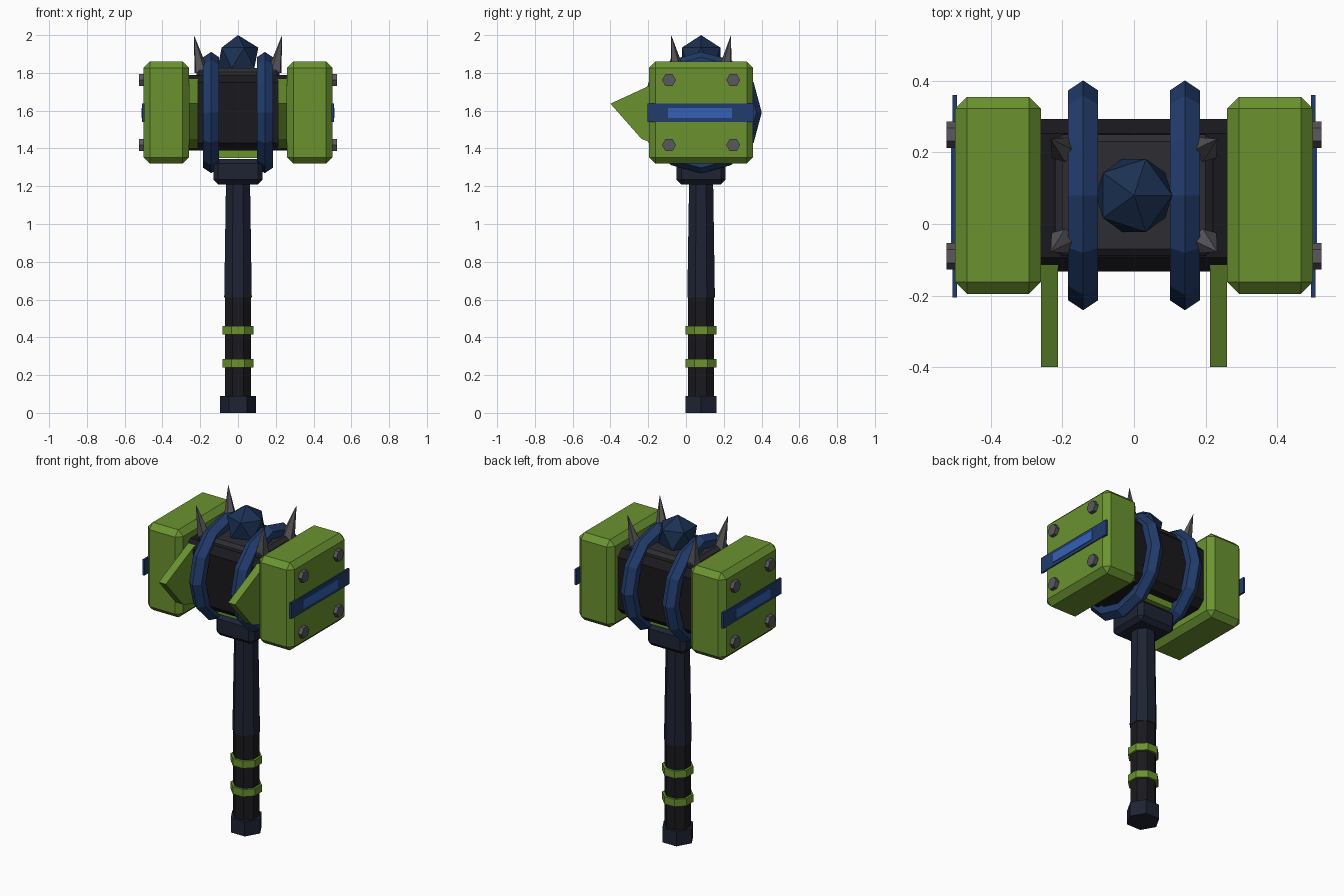
import bpy, bmesh
from math import cos, sin, pi, radians
from mathutils import Matrix, Vector

if "Cube" in bpy.data.objects:
    bpy.data.objects.remove(bpy.data.objects["Cube"])

CY, CZ = 0.08, 1.59      # axis of the handle and centre of the head


def material(name, rgb):
    m = bpy.data.materials.new(name)
    m.diffuse_color = (*rgb, 1)
    m.use_nodes = True
    m.node_tree.nodes["Principled BSDF"].inputs["Base Color"].default_value = m.diffuse_color
    return m


GREEN = material("green", (0.145, 0.29, 0.03))
NAVY = material("navy", (0.016, 0.045, 0.15))
GEM = material("gem_blue", (0.011, 0.03, 0.085))
BRIGHT = material("bright_blue", (0.035, 0.12, 0.46))
BLACK = material("black", (0.01, 0.01, 0.013))
SLATE = material("slate", (0.013, 0.017, 0.034))
PLATE = material("dark_plate", (0.026, 0.026, 0.032))
STEEL = material("steel", (0.1, 0.1, 0.11))


def finish(bm, name, mat, mirror="", bevel=0):
    """Turn a bmesh into an object, optionally bevelled and mirrored."""
    bmesh.ops.recalc_face_normals(bm, faces=bm.faces)
    me = bpy.data.meshes.new(name)
    bm.to_mesh(me)
    bm.free()
    ob = bpy.data.objects.new(name, me)
    bpy.context.collection.objects.link(ob)
    me.materials.append(mat)
    if bevel:
        b = ob.modifiers.new("bevel", 'BEVEL')
        b.width, b.segments = bevel, 1
    if mirror:
        pivot = bpy.data.objects.get("mirror_centre")
        if not pivot:
            pivot = bpy.data.objects.new("mirror_centre", None)
            pivot.location = (0, CY, CZ)
            pivot.hide_render = True
            bpy.context.collection.objects.link(pivot)
        m = ob.modifiers.new("mirror", 'MIRROR')
        m.mirror_object = pivot
        m.use_axis = ["X" in mirror, "Y" in mirror, "Z" in mirror]
    return ob


def box(name, lo, hi, mat, bevel=0, mirror=""):
    lo, hi = Vector(lo), Vector(hi)
    bm = bmesh.new()
    bmesh.ops.create_cube(bm, size=1, matrix=Matrix.Translation((lo + hi) / 2)
                          @ Matrix.Diagonal((*(hi - lo), 1)))
    return finish(bm, name, mat, mirror, bevel)


def prism(name, z0, z1, r0, r1, sides, mat, turn=0.0):
    """Upright many-sided shaft section on the handle axis."""
    bm = bmesh.new()
    bmesh.ops.create_cone(bm, cap_ends=True, segments=sides, radius1=r0, radius2=r1, depth=z1 - z0,
                          matrix=Matrix.Translation((0, CY, (z0 + z1) / 2)) @ Matrix.Rotation(turn, 4, 'Z'))
    return finish(bm, name, mat)


def extrude_x(name, outline, x0, x1, mat, mirror=""):
    """Extrude a (y, z) outline along x."""
    bm = bmesh.new()
    f = bm.faces.new([bm.verts.new((x0, y, z)) for y, z in outline])
    ext = bmesh.ops.extrude_face_region(bm, geom=[f])["geom"]
    bmesh.ops.translate(bm, vec=(x1 - x0, 0, 0),
                        verts=[v for v in ext if isinstance(v, bmesh.types.BMVert)])
    # keep the starting cap closed
    if not f.is_valid:
        bmesh.ops.holes_fill(bm, edges=bm.edges)
    return finish(bm, name, mat, mirror)


# Handle: pommel, grip, two rings, tapered shaft
prism("pommel", 0, 0.09, 0.095, 0.095, 6, SLATE, radians(30))
prism("grip", 0.08, 0.61, 0.075, 0.075, 8, BLACK, pi / 8)
prism("shaft", 0.61, 1.22, 0.079, 0.069, 8, SLATE, pi / 8)
for i, z in enumerate((0.24, 0.415)):
    prism(f"grip_ring_{i + 1}", z, z + 0.045, 0.089, 0.089, 8, GREEN, pi / 8)

# Collar and green shim under the head
box("collar", (-0.13, CY - 0.13, 1.21), (0.13, CY + 0.13, 1.345), SLATE, 0.025)
box("collar_shim", (-0.105, CY - 0.13, 1.35), (0.105, CY + 0.13, 1.40), GREEN)

# Core: chamfered block running between the two hammer faces
hy, hz, c = 0.213, 0.20, 0.04
quarter = [(hy, hz - c), (hy - c, hz)]
half = quarter + [(-y, z) for y, z in reversed(quarter)]
outline = half + [(y, -z) for y, z in reversed(half)]
extrude_x("head_core", [(CY + y, CZ + z) for y, z in outline], -0.28, 0.28, BLACK)
box("top_plate", (-0.22, CY - 0.17, 1.76), (0.22, CY + 0.17, 1.825), PLATE, 0.02)

# Hammer faces
box("hammer_face", (0.26, CY - 0.275, 1.32), (0.5, CY + 0.275, 1.86), GREEN, 0.033, "X")
box("face_strap", (0.495, -0.205, 1.54), (0.507, 0.36, 1.637), NAVY, 0, "X")
box("strap_inlay", (0.50, -0.095, 1.56), (0.511, 0.243, 1.615), BRIGHT, 0, "X")

# Hexagonal bolts, four on each hammer face
bm = bmesh.new()
bmesh.ops.create_cone(bm, cap_ends=True, segments=6, radius1=0.037, radius2=0.037, depth=0.035,
                      matrix=Matrix.Translation((0.506, CY + 0.17, CZ + 0.172)) @ Matrix.Rotation(pi / 2, 4, 'Y'))
finish(bm, "bolts", STEEL, "XYZ")

# Ridged bands: 12-sided rings around the core
bm = bmesh.new()
profile = [(0.25, -0.042), (0.293, -0.042), (0.321, 0), (0.293, 0.042), (0.25, 0.042)]
N = 12
rings = [[bm.verts.new((0.142 + x, CY + r * cos(2 * pi * k / N), CZ + r * sin(2 * pi * k / N)))
          for r, x in profile] for k in range(N)]
for k in range(N):
    a, b = rings[k], rings[(k + 1) % N]
    for j in range(len(profile)):
        n = (j + 1) % len(profile)
        bm.faces.new((a[j], a[n], b[n], b[j]))
finish(bm, "bands", NAVY, "X")

# Front fins
extrude_x("front_fins", [(-0.40, 1.637), (-0.235, 1.45), (-0.10, 1.40), (-0.10, 1.775)],
          0.212, 0.26, GREEN, "X")

# Gem on top
bm = bmesh.new()
bmesh.ops.create_icosphere(bm, subdivisions=1, radius=0.12, matrix=Matrix.Translation((0, CY, 1.88)))
finish(bm, "gem", GEM)

# Corner spikes leaning outwards
bm = bmesh.new()
tip = bm.verts.new((0.233, CY + 0.158, 2.0))
base = [bm.verts.new((0.193 + 0.042 * cos(a), CY + 0.125 + 0.042 * sin(a), 1.80))
        for a in (2 * pi * k / 5 + radians(45) for k in range(5))]
bm.faces.new(base)
for k in range(5):
    bm.faces.new((base[k], base[(k + 1) % 5], tip))
finish(bm, "spikes", STEEL, "XY")
